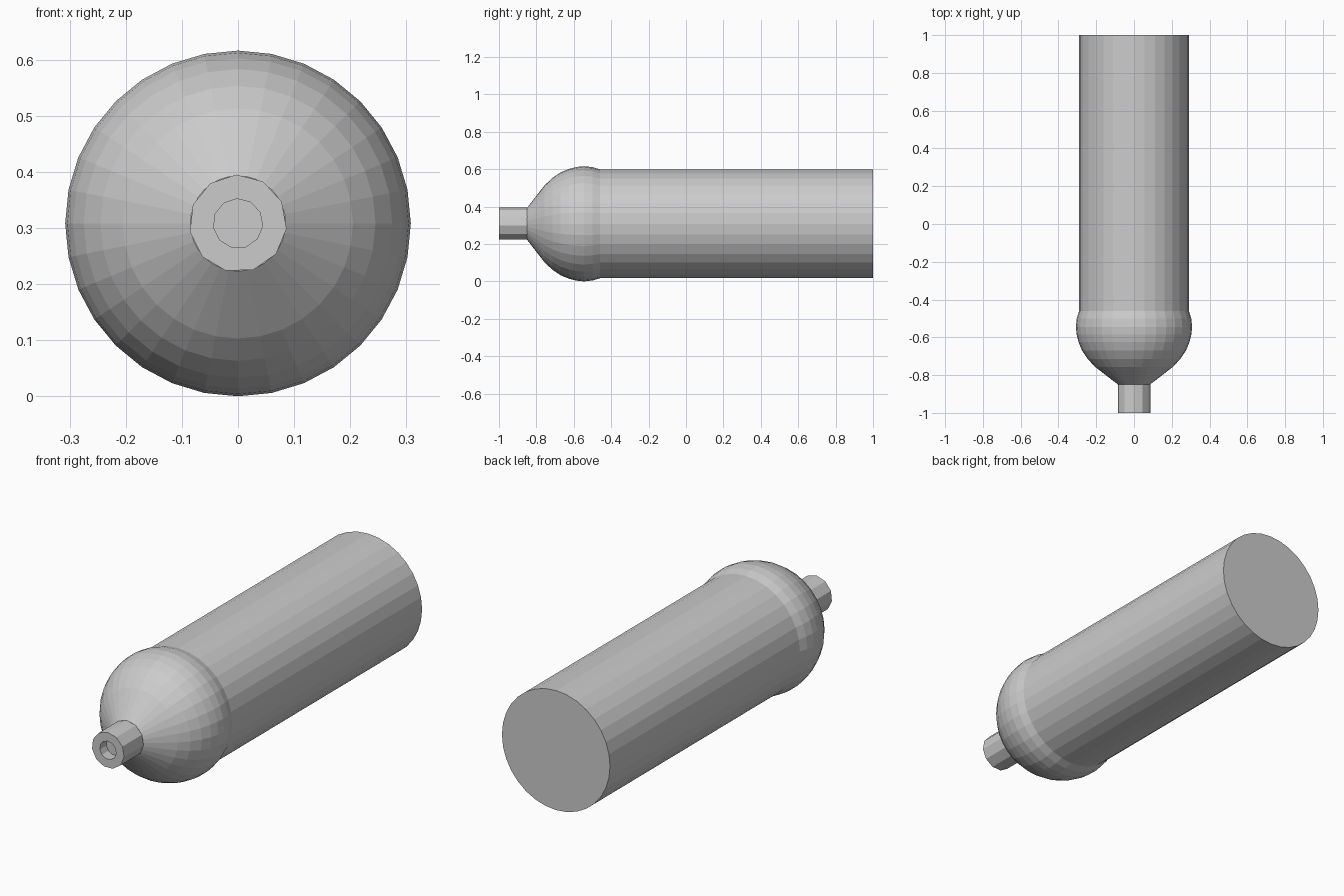
import bpy
import bmesh
import math

AXIS_Z = 0.308

cube = bpy.data.objects.get("Cube")
if cube:
    bpy.data.objects.remove(cube, do_unlink=True)


def lathe(name, profile, sides, turn=0.0, cap_first=False, cap_last=False):
    """Turn (radius, y) points about the lengthwise axis into a faceted part."""
    bm = bmesh.new()
    rings = []
    for radius, y in profile:
        angles = [turn + math.tau * i / sides for i in range(sides)]
        rings.append([bm.verts.new((radius * math.cos(a), y, AXIS_Z + radius * math.sin(a)))
                      for a in angles])
    for a, b in zip(rings, rings[1:]):
        for i in range(sides):
            j = (i + 1) % sides
            bm.faces.new((a[i], a[j], b[j], b[i]))
    if cap_first:
        bm.faces.new(rings[0])
    if cap_last:
        bm.faces.new(rings[-1])
    bmesh.ops.recalc_face_normals(bm, faces=bm.faces)
    mesh = bpy.data.meshes.new(name)
    bm.to_mesh(mesh)
    bm.free()
    obj = bpy.data.objects.new(name, mesh)
    bpy.context.collection.objects.link(obj)
    return obj


# Long cylinder with a flat rear end, and the bulging shoulder at its front
body = [(0.085, -0.85), (0.205, -0.757), (0.245, -0.715), (0.275, -0.67),
        (0.294, -0.625), (0.304, -0.585), (0.308, -0.545), (0.303, -0.50),
        (0.291, -0.46), (0.291, 1.0)]
lathe("tank_body", body, 32, turn=math.pi / 2, cap_first=True, cap_last=True)

# Eleven-sided neck with a blind hole in its front face
neck = [(0.087, -0.84), (0.087, -1.0), (0.044, -1.0), (0.044, -0.95)]
lathe("neck", neck, 11, turn=math.radians(92), cap_first=True, cap_last=True)
